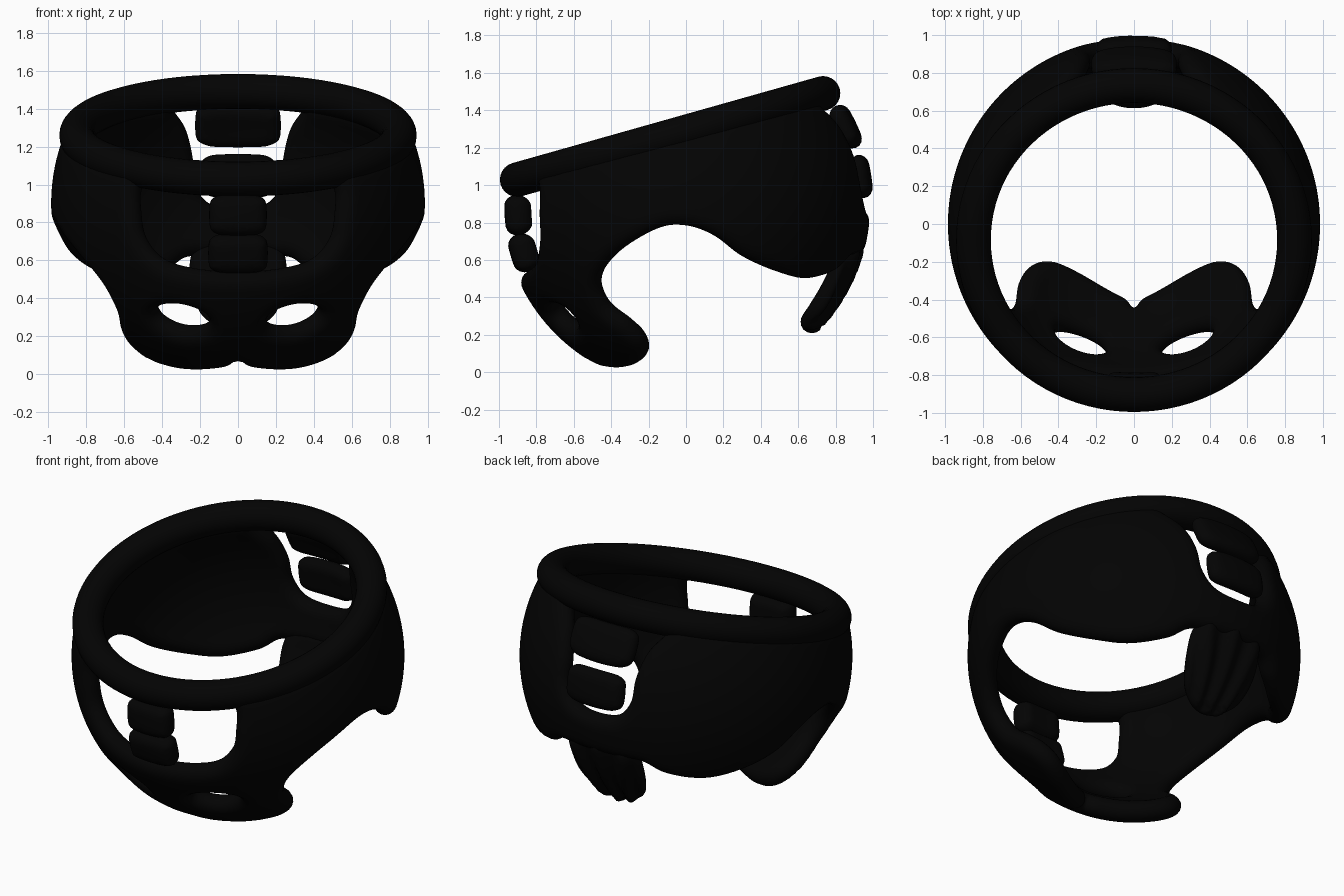
import bpy, bmesh, math
from mathutils import Vector
from mathutils.geometry import delaunay_2d_cdt
from mathutils.kdtree import KDTree

if "Cube" in bpy.data.objects:
    bpy.data.objects.remove(bpy.data.objects["Cube"])

# Every part lies on one sphere around this centre
CENTRE = Vector((0, 0, 0.9))
N = 16000
GOLD = math.pi * (3 - math.sqrt(5))


def fib(i):
    z = 1 - (2 * i + 1) / N
    r = math.sqrt(1 - z * z)
    return Vector((r * math.cos(i * GOLD), r * math.sin(i * GOLD), z))


SPHERE = [fib(i) for i in range(N)]


def flat(v):
    return Vector((v.x / (1 - v.z), v.y / (1 - v.z)))


def unflat(p):
    q = p.x * p.x + p.y * p.y
    return Vector((2 * p.x, 2 * p.y, q - 1)) / (q + 1)


def mirrored(half):
    return half + [(-x, y, z) for x, y, z in reversed(half) if x > 1e-6]


def smooth_loop(pts, spacing=0.006):
    """Closed smooth curve through the points, laid on the unit sphere."""
    d = [(Vector(p) - CENTRE).normalized() for p in pts]
    n, out = len(d), []
    for i in range(n):
        a, b, c, e = (d[(i + k) % n] for k in (-1, 0, 1, 2))
        steps = 3 * max(1, round((c - b).length / (3 * spacing)))
        for s in range(steps):
            t = s / steps
            v = 0.5 * (2 * b + (c - a) * t + (2 * a - 5 * b + 4 * c - e) * t * t
                       + (3 * b - a - 3 * c + e) * t ** 3)
            out.append(v.normalized())
    return out


def inside_test(pts, edges, cell=0.01):
    """Even-odd test with the edges sorted into rows."""
    rows = {}
    for i, j in edges:
        a, b = pts[i], pts[j]
        lo, hi = sorted((a.y, b.y))
        for k in range(math.floor(lo / cell), math.floor(hi / cell) + 1):
            rows.setdefault(k, []).append((a, b))

    def test(x, y):
        odd = False
        for a, b in rows.get(math.floor(y / cell), ()):
            if (a.y > y) != (b.y > y) and x < a.x + (y - a.y) * (b.x - a.x) / (b.y - a.y):
                odd = not odd
        return odd
    return test


def patch(name, loops, radius=0.92, half=0.065, width=0.075, relief=None):
    """Round-edged curved plate bounded by loops on the sphere."""
    curves = [smooth_loop(l) for l in loops]
    dense = [p for c in curves for p in c]
    kd = KDTree(len(dense))
    for i, p in enumerate(dense):
        kd.insert(p, i)
    kd.balance()
    pts, edges = [], []
    for c in curves:
        ring, s = c[::3], len(pts)
        pts += [flat(p) for p in ring]
        edges += [(s + i, s + (i + 1) % len(ring)) for i in range(len(ring))]
    test = inside_test(pts[:], edges)
    # regular rows beside each edge, then even points in the middle
    for off in (0.006, 0.02, 0.04):
        for c in curves:
            for i in range(0, len(c), 3):
                p = c[i]
                side = (c[(i + 1) % len(c)] - c[i - 1]).cross(p).normalized()
                for sg in (-off, off):
                    v = (p + side * sg).normalized()
                    f = flat(v)
                    if kd.find(v)[2] > 0.93 * off and test(f.x, f.y):
                        pts.append(f)
    for v in SPHERE:
        p = flat(v)
        if test(p.x, p.y) and kd.find(v)[2] > 0.052:
            pts.append(p)
    res = delaunay_2d_cdt(pts, edges, [], 0, 1e-7)
    bm = bmesh.new()
    top, bottom = [], []
    for p in res[0]:
        v = unflat(p)
        d = kd.find(v)[2] * radius
        f = 0 if d < 0.003 else math.sqrt(1 - (1 - min(1, d / width)) ** 2)
        t = half * f
        o = t * (relief(v * radius + CENTRE) if relief else 1)
        top.append(bm.verts.new(CENTRE + v * (radius + o)))
        bottom.append(bm.verts.new(CENTRE + v * (radius - t)))
    for f in res[2]:
        m = sum((res[0][i] for i in f), Vector((0, 0))) / 3
        if test(m.x, m.y):
            bm.faces.new([top[i] for i in f])
            bm.faces.new([bottom[i] for i in reversed(f)])
    bmesh.ops.delete(bm, geom=[v for v in bm.verts if not v.link_faces], context='VERTS')
    bmesh.ops.remove_doubles(bm, verts=bm.verts, dist=1e-5)
    bmesh.ops.recalc_face_normals(bm, faces=bm.faces)
    for f in bm.faces:
        f.smooth = True
    me = bpy.data.meshes.new(name)
    bm.to_mesh(me)
    bm.free()
    ob = bpy.data.objects.new(name, me)
    bpy.context.collection.objects.link(ob)
    ob.data.materials.append(black)
    return ob


black = bpy.data.materials.new("black")
black.diffuse_color = (0.001, 0.001, 0.001, 1)
black.use_nodes = True
black.node_tree.nodes["Principled BSDF"].inputs["Base Color"].default_value = black.diffuse_color

# Tilted top rim
tilt = math.atan2(0.46, 1.63)
bpy.ops.mesh.primitive_torus_add(major_radius=0.85, minor_radius=0.092, major_segments=96,
                                 minor_segments=24, location=(0, -0.085, 1.26),
                                 rotation=(tilt, 0, 0))
rim = bpy.context.object
rim.name = "top_rim"
bpy.ops.object.shade_smooth()
rim.data.materials.append(black)

# Main shell: rim edge, lower edge, front and back openings, two lower holes
rim_edge = [(0.85 * math.sin(a), -0.085 - 0.817 * math.cos(a), 1.26 - 0.23 * math.cos(a))
            for a in (2 * math.pi * i / 24 for i in range(24))]
lower_edge = mirrored([
    (0, -.45, .1), (.04, -.405, .08), (.12, -.36, .07), (.3, -.26, .07), (.44, -.2, .12),
    (.54, -.22, .19), (.595, -.3, .27), (.62, -.42, .37), (.7, -.46, .5), (.8, -.35, .65),
    (.89, -.15, .77), (.91, 0, .785), (.9, .15, .73), (.83, .3, .62), (.7, .48, .54),
    (.55, .62, .51), (.38, .76, .55), (.27, .83, .62), (.1, .87, .63), (0, .87, .63)])
front_opening = mirrored([
    (0, -.9, 1.0), (.25, -.87, 1.0), (.46, -.78, 1.03), (.52, -.76, .97), (.52, -.76, .85),
    (.49, -.75, .72), (.4, -.77, .61), (.25, -.81, .56), (0, -.84, .54)])
back_opening = mirrored([
    (0, .73, 1.46), (.2, .7, 1.46), (.36, .65, 1.44), (.28, .78, 1.3), (.24, .85, 1.15),
    (.225, .88, 1.0), (.15, .9, .9), (0, .92, .875)])


def leaf(side):
    c = Vector((.29, -.64, .31))
    n = (c - CENTRE).normalized()
    u = Vector((.27, .1, .04))
    u = (u - n * u.dot(n)).normalized()
    w = n.cross(u)
    out = []
    for i in range(12):
        a = math.tau * i / 12
        p = c + u * 0.15 * math.cos(a) + w * 0.092 * math.sin(a)
        out.append((side * p.x, p.y, p.z))
    return out


patch("pelvic_shell", [rim_edge, lower_edge, front_opening, back_opening, leaf(1), leaf(-1)])

# Ridged tail plate
tail = mirrored([(0, .89, .72), (.15, .87, .71), (.24, .84, .64), (.25, .79, .5),
                 (.2, .7, .34), (.11, .65, .25), (0, .63, .225)])
patch("tail_plate", [tail], half=0.06, width=0.07,
      relief=lambda p: 0.8 + 0.3 * math.cos(p.x * math.tau / (0.03 + 0.22 * p.z)))


# Rounded blocks filling the openings
def block(name, side, z, hx, hz, radius, half):
    pts = []
    for i in range(20):
        a = math.tau * i / 20
        c, s = math.cos(a), math.sin(a)
        x = hx * math.copysign(abs(c) ** 0.5, c)
        h = z + hz * math.copysign(abs(s) ** 0.5, s)
        pts.append((x, side * math.sqrt(radius ** 2 - x * x - (h - 0.9) ** 2), h))
    patch(name, [pts], radius, half, 0.06)


block("front_block_upper", -1, .84, .152, .108, .902, .07)
block("front_block_lower", -1, .64, .157, .1, .908, .07)
block("back_block_upper", 1, 1.31, .226, .112, .955, .052)
block("back_block_lower", 1, 1.045, .2, .115, .95, .052)
